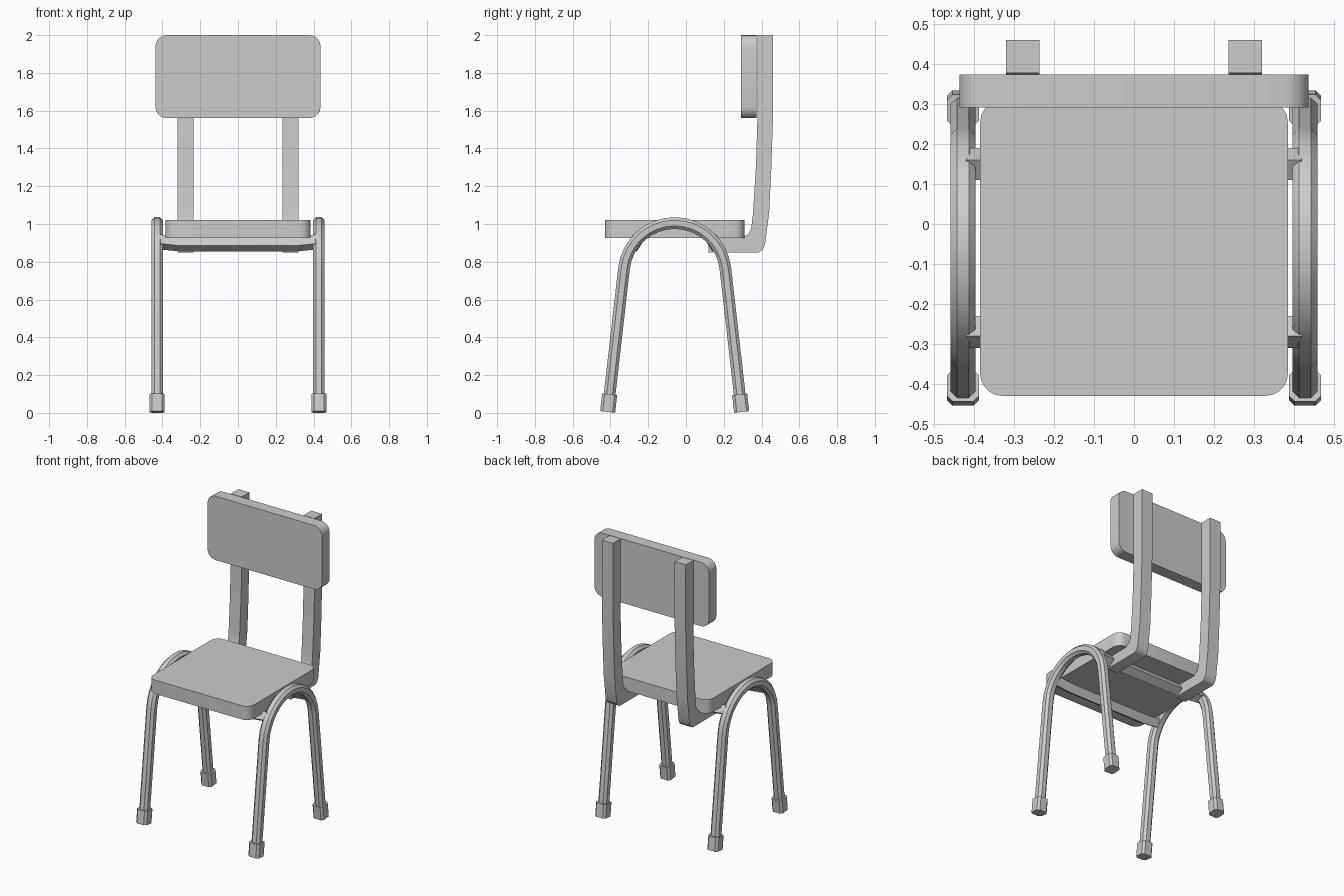
import bpy, bmesh, math
from mathutils import Vector

if "Cube" in bpy.data.objects:
    bpy.data.objects.remove(bpy.data.objects["Cube"])

grey = bpy.data.materials.new("light_grey")
grey.diffuse_color = (0.6, 0.6, 0.6, 1)
grey.use_nodes = True
grey.node_tree.nodes["Principled BSDF"].inputs["Base Color"].default_value = grey.diffuse_color
ARCH_Y = -0.06   # fore-aft middle of the leg frames
LEG_X = 0.428


def finish(name, bm, angle=35):
    bmesh.ops.recalc_face_normals(bm, faces=bm.faces)
    mesh = bpy.data.meshes.new(name)
    bm.to_mesh(mesh)
    bm.free()
    mesh.materials.append(grey)
    ob = bpy.data.objects.new(name, mesh)
    bpy.context.collection.objects.link(ob)
    bpy.ops.object.select_all(action='DESELECT')
    ob.select_set(True)
    bpy.context.view_layer.objects.active = ob
    bpy.ops.object.shade_smooth_by_angle(angle=math.radians(angle))
    return ob


def loft(name, rings):
    """Skin a list of equal-sized closed rings and cap both ends."""
    bm = bmesh.new()
    vs = [[bm.verts.new(p) for p in r] for r in rings]
    n = len(vs[0])
    for a, b in zip(vs, vs[1:]):
        for i in range(n):
            bm.faces.new((a[i], a[(i + 1) % n], b[(i + 1) % n], b[i]))
    bm.faces.new(vs[0])
    bm.faces.new(vs[-1])
    return finish(name, bm)


def rounded_rect(w, h, r, seg=5):
    """Outline of a rounded rectangle, half sizes w and h."""
    pts = []
    for k, (sx, sy) in enumerate(((1, 1), (-1, 1), (-1, -1), (1, -1))):
        for i in range(seg + 1):
            a = math.pi / 2 * (k + i / seg)
            pts.append((sx * (w - r) + r * math.cos(a), sy * (h - r) + r * math.sin(a)))
    return pts


def tube(name, x, path, half, cut):
    """Sweep a chamfered square along a path of (y, z) points."""
    section = rounded_rect(half, half, cut, 1)
    rings = []
    for i, p in enumerate(path):
        a, b = path[max(i - 1, 0)], path[min(i + 1, len(path) - 1)]
        t = Vector((b[0] - a[0], b[1] - a[1])).normalized()
        rings.append([(x + u, p[0] - v * t.y, p[1] + v * t.x) for u, v in section])
    return loft(name, rings)


# Seat and backrest panels
seat = rounded_rect(0.385, 0.37, 0.055)
loft("seat", [[(u, v - 0.06, z) for u, v in seat] for z in (0.925, 1.02)])
back = rounded_rect(0.437, 0.22, 0.06)
loft("backrest", [[(u, y, v + 1.78) for u, v in back] for y in (0.292, 0.374)])

# Bent uprights carrying the backrest, running under the seat
upright = [(0.12, 0.85), (0.385, 0.85), (0.405, 0.862), (0.418, 0.89), (0.44, 1.06),
           (0.452, 1.3), (0.46, 1.55), (0.46, 2.0), (0.378, 2.0), (0.378, 1.55),
           (0.37, 1.3), (0.355, 1.06), (0.345, 0.975), (0.33, 0.945), (0.30, 0.932), (0.12, 0.932)]
for side, sx in (("left", -1), ("right", 1)):
    loft("upright_" + side, [[(sx * x, y, z) for y, z in upright] for x in (0.236, 0.32)])

# Arched leg frames with rubber feet
R, CZ, A0 = 0.27, 0.735, math.radians(6.5)
arc = [A0 + (math.pi - 2 * A0) * i / 16 for i in range(17)]
arch = [(R * math.cos(a), CZ + R * math.sin(a)) for a in arc]
d0, z0 = arch[0]


def leg_at(z):
    return d0 + (z0 - z) * math.tan(A0)


path = [(leg_at(0.04), 0.04)] + arch + [(-leg_at(0.04), 0.04)]
path = [(y + ARCH_Y, z) for y, z in path]
for side, sx in (("left", -1), ("right", 1)):
    tube("leg_frame_" + side, sx * LEG_X, path, 0.031, 0.016)
    for end, sy in (("front", -1), ("rear", 1)):
        foot = [(ARCH_Y + sy * leg_at(z), z) for z in (0.005, 0.098)]
        tube(f"foot_{end}_{side}", sx * LEG_X, foot, 0.04, 0.014)

# Tilted cross bars joining the frames, slightly dropped in the middle
section = [(0.25, 0.897), (0.22, 0.945), (0.17, 0.914), (0.20, 0.866)]
for end, sy in (("front", -1), ("rear", 1)):
    loft("cross_bar_" + end,
         [[(x, ARCH_Y + sy * d, z - drop) for d, z in section]
          for x, drop in ((-0.42, 0), (-0.3, 0.012), (0.3, 0.012), (0.42, 0))])
